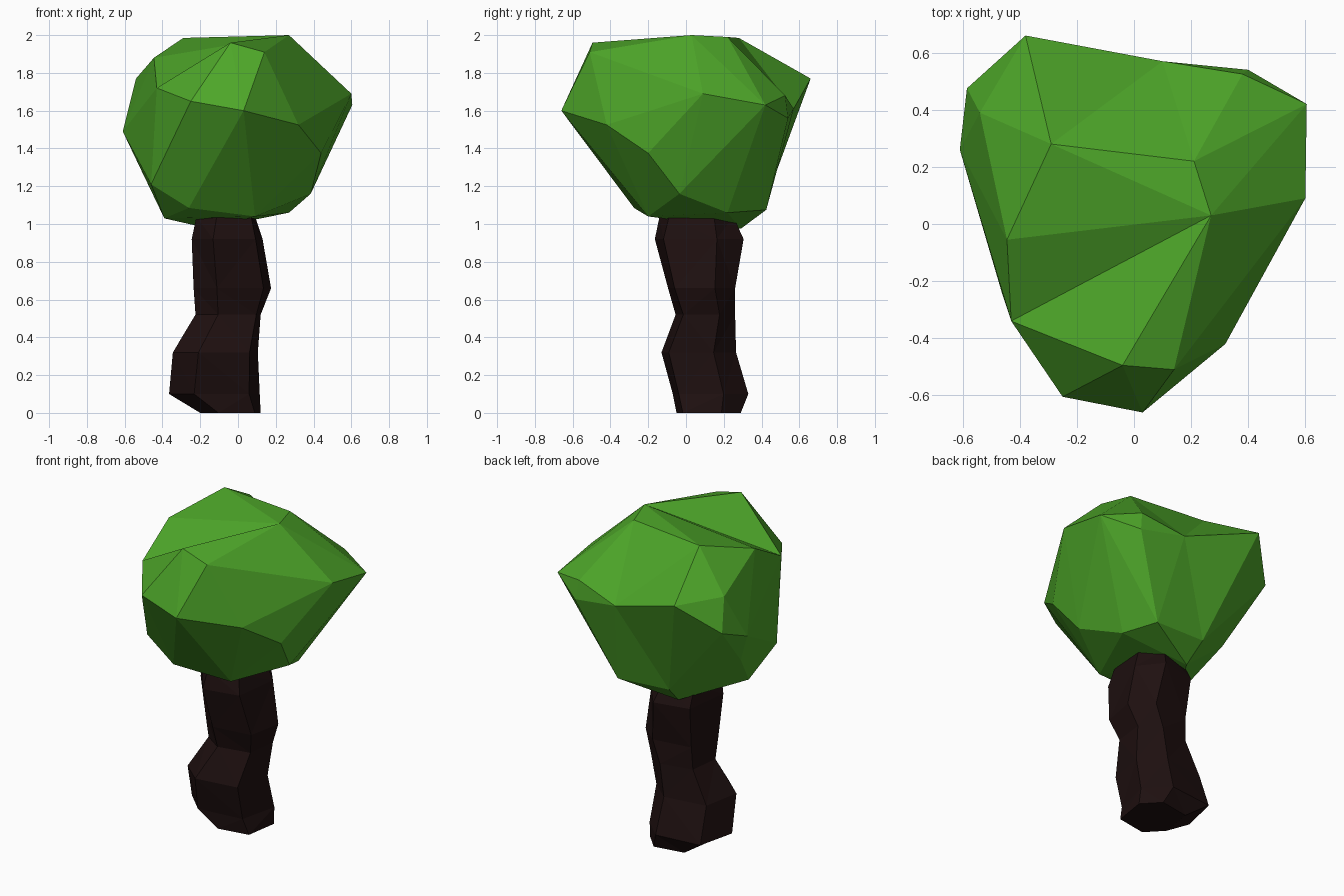
import bpy, bmesh, math

if "Cube" in bpy.data.objects:
    bpy.data.objects.remove(bpy.data.objects["Cube"])

def material(name, color):
    m = bpy.data.materials.new(name)
    m.diffuse_color = (*color, 1)
    m.use_nodes = True
    m.node_tree.nodes["Principled BSDF"].inputs["Base Color"].default_value = m.diffuse_color
    return m

def finish(bm, name, mat):
    bmesh.ops.recalc_face_normals(bm, faces=bm.faces)
    me = bpy.data.meshes.new(name)
    bm.to_mesh(me)
    bm.free()
    me.materials.append(mat)
    ob = bpy.data.objects.new(name, me)
    bpy.context.collection.objects.link(ob)
    return ob

# Crown: faceted boulder shape, the hull of its corner points
named = {  # corners around the two shallow dents
    'A': (-.29, .28, 1.985), 'B': (.21, .22, 1.99), 'C': (.27, .03, 2.0),
    'D': (-.445, -.055, 1.88), 'E': (-.04, -.495, 1.96), 'F': (-.43, -.34, 1.72),
    'H': (-.38, .66, 1.77), 'J': (.40, .54, 1.56), 'K': (.38, .525, 1.68),
    'P': (.18, .425, 1.075), 'Q': (-.17, .41, 1.09),
}
others = [
    (.14, -.51, 1.91), (-.54, .39, 1.77), (.605, .42, 1.63), (.60, .09, 1.69),
    (.44, -.20, 1.375), (.32, -.42, 1.525), (.03, -.66, 1.60), (-.25, -.605, 1.65),
    (-.61, .26, 1.49), (-.585, .475, 1.58), (-.46, -.25, 1.21), (-.51, .18, 1.28),
    (.385, -.035, 1.16), (.09, -.20, 1.04), (-.26, -.275, 1.085),
    (-.39, -.07, 1.03), (-.15, .29, .975), (.27, .22, 1.06),
]
bm = bmesh.new()
v = {k: bm.verts.new(p) for k, p in named.items()}
for p in others:
    bm.verts.new(p)
bmesh.ops.convex_hull(bm, input=bm.verts)

# Dents: swap the hull's faces between the named corners for sunken ones
def dent(corners, faces):
    inside = {v[c] for c in corners}
    old = [f for f in bm.faces if set(f.verts) <= inside]
    bmesh.ops.delete(bm, geom=old, context='FACES_ONLY')
    for names in faces.split():
        bm.faces.new([v[c] for c in names])

v['G'] = bm.verts.new((.10, .57, 1.61))
dent("ABCDEF", "ABC ACD DCF FCE")
dent("ABHKJPQ", "AHG AGB BGK KGJ JGP GQP GHQ")
bmesh.ops.delete(bm, geom=[e for e in bm.edges if not e.link_faces], context='EDGES')
bmesh.ops.holes_fill(bm, edges=[e for e in bm.edges if e.is_boundary], sides=6)
bmesh.ops.triangulate(bm, faces=bm.faces)
finish(bm, "crown", material("leaf_green", (.075, .38, .022)))

# Trunk: knobbly six-sided rings, each stretched to its own extents
# z, x min, x max, y min, y max, turn in degrees
rings = [
    (0, -.20, .12, -.05, .29, 15), (.10, -.365, .115, -.07, .33, 12),
    (.32, -.345, .105, -.13, .265, 15), (.52, -.225, .12, -.055, .26, 20),
    (.66, -.235, .175, -.095, .26, 15), (.92, -.245, .13, -.165, .305, 15),
    (1.04, -.22, .09, -.14, .25, 20),
]
SIDES = 6

def square_up(c):
    return math.copysign(abs(c) ** .7, c)

bm = bmesh.new()
loops = []
for z, x0, x1, y0, y1, turn in rings:
    pts = [(square_up(math.cos(a)), square_up(math.sin(a))) for a in
           (math.tau * i / SIDES + math.radians(turn) for i in range(SIDES))]
    mx, my = max(p[0] for p in pts), max(p[1] for p in pts)
    loops.append([bm.verts.new(((x0 + x1) / 2 + p[0] / mx * (x1 - x0) / 2,
                                (y0 + y1) / 2 + p[1] / my * (y1 - y0) / 2, z))
                  for p in pts])
for lo, hi in zip(loops, loops[1:]):
    for i in range(SIDES):
        j = (i + 1) % SIDES
        bm.faces.new((lo[i], lo[j], hi[j], hi[i]))
bm.faces.new(loops[0])
bm.faces.new(loops[-1])
bmesh.ops.triangulate(bm, faces=bm.faces)
finish(bm, "trunk", material("bark_brown", (.013, .005, .005)))
